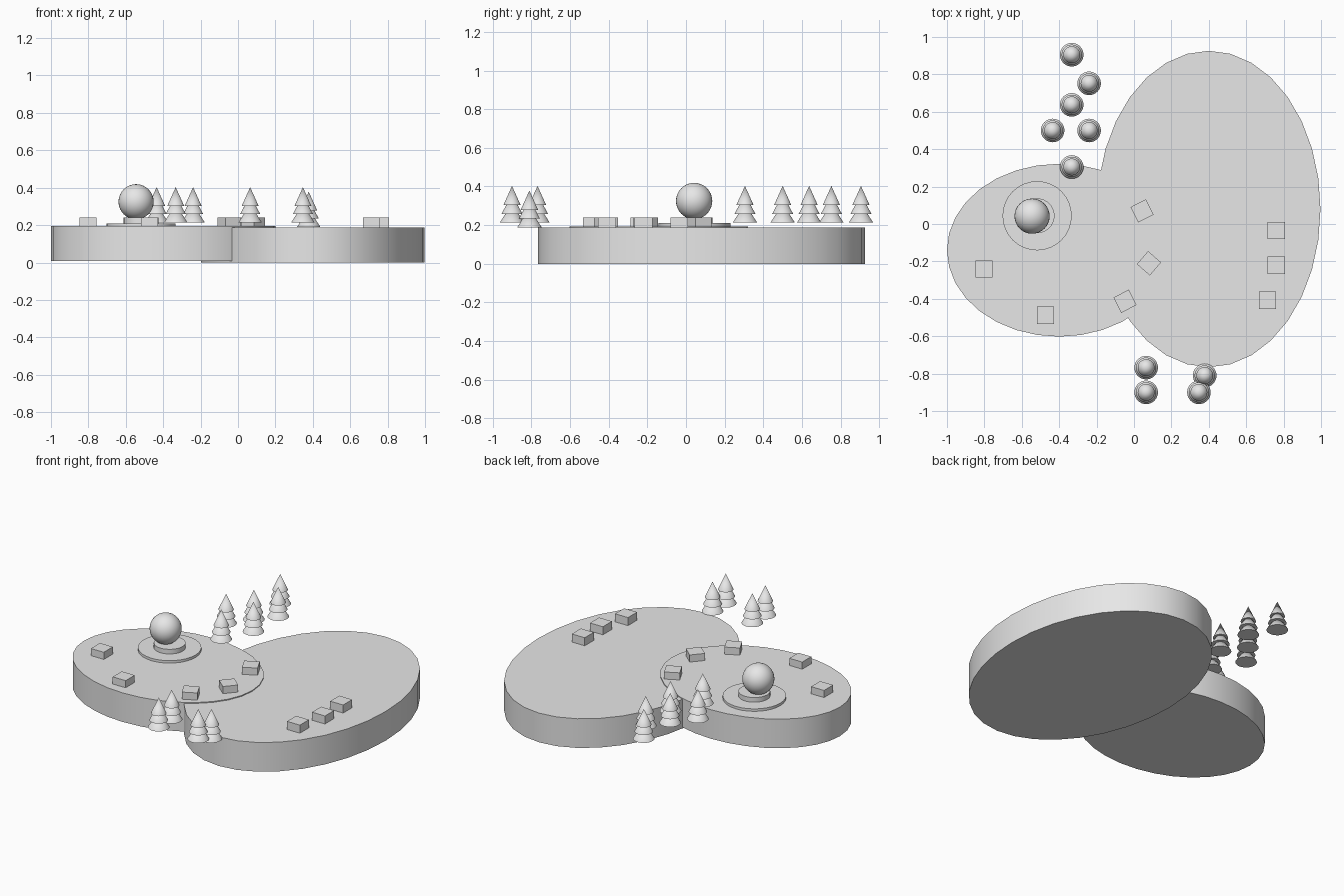
import bpy
import math

cube = bpy.data.objects.get("Cube")
if cube:
    bpy.data.objects.remove(cube, do_unlink=True)

grey = bpy.data.materials.new("plain grey")
grey.use_nodes = True
grey.diffuse_color = (0.8, 0.8, 0.8, 1)
grey.node_tree.nodes["Principled BSDF"].inputs["Base Color"].default_value = (0.8, 0.8, 0.8, 1)


def finish(name, smooth=True):
    obj = bpy.context.object
    obj.name = name
    obj.data.materials.append(grey)
    bpy.ops.object.transform_apply(location=False, rotation=False, scale=True)
    if smooth:
        bpy.ops.object.shade_smooth_by_angle(angle=math.radians(40))
    return obj


def disc(name, x, y, rx, ry, z0, z1):
    bpy.ops.mesh.primitive_cylinder_add(vertices=32, radius=1, depth=1,
                                        location=(x, y, (z0 + z1) / 2))
    bpy.context.object.scale = (rx, ry, z1 - z0)
    return finish(name)


def block(name, x, y, angle=0):
    bpy.ops.mesh.primitive_cube_add(size=1, location=(x, y, 0.21),
                                    rotation=(0, 0, math.radians(angle)))
    bpy.context.object.scale = (0.092, 0.092, 0.06)
    return finish(name, smooth=False)


def tree(name, x, y, z=0.213):
    # Three stacked cones, joined into one object
    tiers = []
    for radius, base, height in ((0.063, 0, 0.1), (0.054, 0.046, 0.1), (0.045, 0.09, 0.1)):
        bpy.ops.mesh.primitive_cone_add(vertices=32, radius1=radius, radius2=0, depth=height,
                                        location=(x, y, z + base + height / 2))
        tiers.append(finish(name))
    for tier in tiers:
        tier.select_set(True)
    bpy.context.view_layer.objects.active = tiers[0]
    bpy.ops.object.join()


# Two overlapping oval platforms
disc("large_platform", 0.4, 0.08, 0.597, 0.846, 0, 0.188)
disc("small_platform", -0.4, -0.14, 0.6, 0.462, 0.007, 0.194)

# Stepped pedestal with a ball
disc("pedestal_base", -0.518, 0.044, 0.185, 0.185, 0.185, 0.21)
disc("pedestal_step", -0.518, 0.044, 0.093, 0.093, 0.2, 0.24)
bpy.ops.mesh.primitive_uv_sphere_add(segments=32, ring_count=16, radius=0.094,
                                     location=(-0.545, 0.042, 0.325))
finish("ball")

# Blocks standing on the platforms
blocks = [(-0.802, -0.24, 0), (-0.473, -0.488, 0), (-0.048, -0.413, 27),
          (0.08, -0.21, -41), (0.043, 0.07, 27),
          (0.76, -0.035, 0), (0.76, -0.22, 0), (0.713, -0.408, 0)]
for i, (x, y, angle) in enumerate(blocks, 1):
    block(f"block_{i}", x, y, angle)

# Trees behind and in front
trees = [(-0.333, 0.905), (-0.24, 0.752), (-0.333, 0.637), (-0.435, 0.5),
         (-0.24, 0.5), (-0.333, 0.305),
         (0.065, -0.768), (0.065, -0.9), (0.347, -0.9), (0.378, -0.81, 0.189)]
for i, spot in enumerate(trees, 1):
    tree(f"tree_{i}", *spot)
